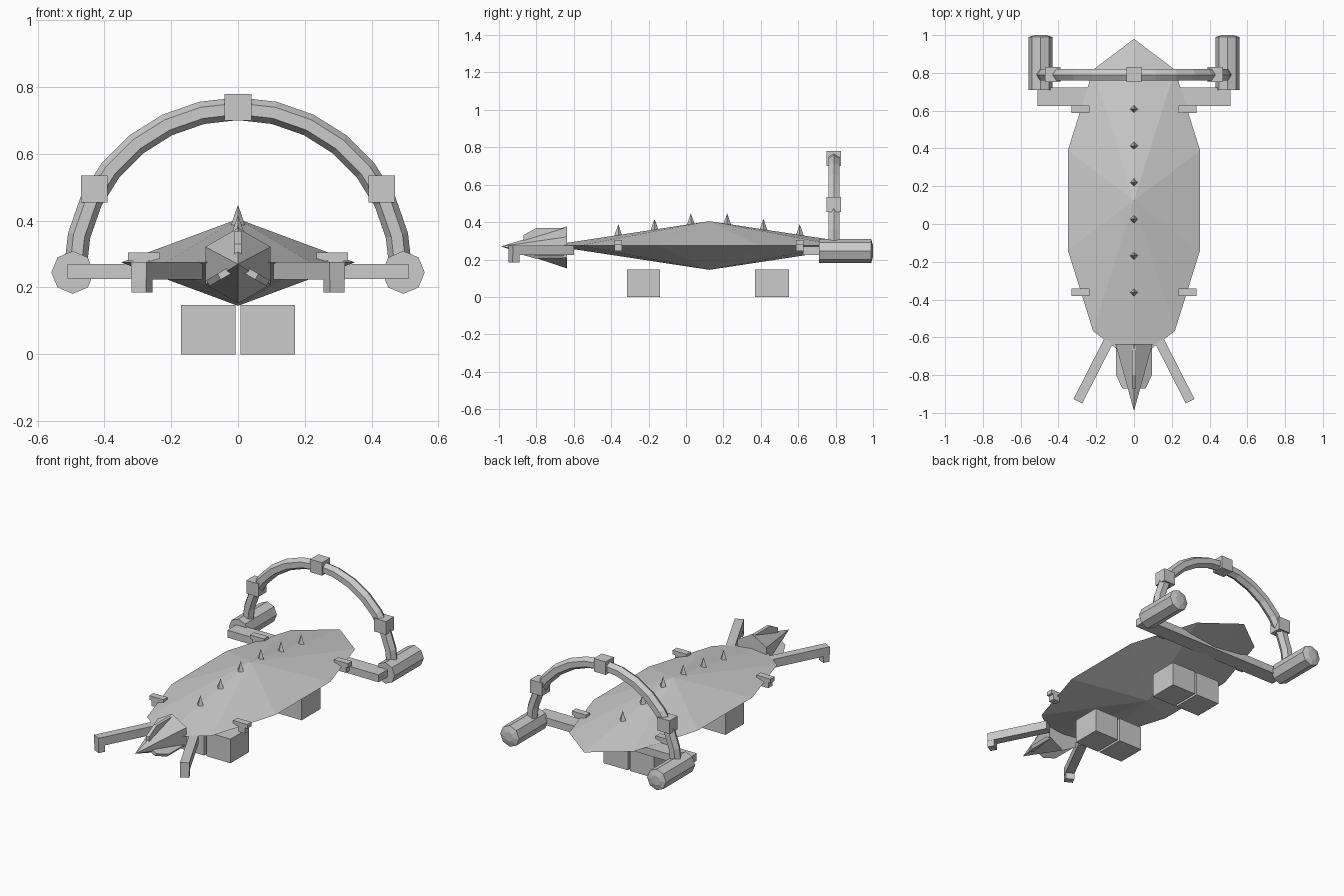
import bpy, bmesh
from math import sin, cos, pi, radians, atan2
from mathutils import Vector, Matrix

if "Cube" in bpy.data.objects:
    bpy.data.objects.remove(bpy.data.objects["Cube"])


def finish(name, bm):
    bmesh.ops.remove_doubles(bm, verts=bm.verts, dist=1e-5)
    bmesh.ops.dissolve_degenerate(bm, edges=bm.edges, dist=1e-5)
    bmesh.ops.recalc_face_normals(bm, faces=bm.faces)
    mesh = bpy.data.meshes.new(name)
    bm.to_mesh(mesh)
    bm.free()
    obj = bpy.data.objects.new(name, mesh)
    bpy.context.collection.objects.link(obj)
    return obj


def loft(name, rings):
    """Skin a list of point rings; single-point rings become tips."""
    bm = bmesh.new()
    rows = [[bm.verts.new(p) for p in ring] for ring in rings]
    for a, b in zip(rows, rows[1:]):
        n = max(len(a), len(b))
        for i in range(n):
            j = (i + 1) % n
            if len(a) == 1:
                bm.faces.new((a[0], b[i], b[j]))
            elif len(b) == 1:
                bm.faces.new((a[i], a[j], b[0]))
            else:
                bm.faces.new((a[i], a[j], b[j], b[i]))
    for row in (rows[0], rows[-1]):
        if len(row) > 2:
            bm.faces.new(row)
    return finish(name, bm)


def box(name, lo, hi, turn=0):
    lo, hi = Vector(lo), Vector(hi)
    bm = bmesh.new()
    bmesh.ops.create_cube(bm, size=1)
    bmesh.ops.scale(bm, vec=hi - lo, verts=bm.verts)
    obj = finish(name, bm)
    obj.location = (lo + hi) / 2
    obj.rotation_euler.z = turn
    return obj


def ring_y(x, y, z, r, n, start=0):
    """Regular polygon facing along y."""
    return [(x + r * cos(start + 2 * pi * i / n), y, z + r * sin(start + 2 * pi * i / n))
            for i in range(n)]


# Flat ten-sided hull with a ridge point above and below
CY, RX, RY, CZ, RZ = 0.125, 0.368, 0.855, 0.275, 0.13
rim = [(RX * sin(i * pi / 5), CY + RY * cos(i * pi / 5), CZ) for i in range(10)]
loft("hull", [[(0, CY, CZ - RZ)], rim, [(0, CY, CZ + RZ)]])

# Row of spikes along the back
for k in range(6):
    y = -0.362 + k * 0.194
    z = CZ + RZ * (1 - abs(y - CY) / RY)
    base = [(0.024 * cos(i * pi / 2), y + 0.024 * sin(i * pi / 2), z - 0.012) for i in range(4)]
    loft("back_spike", [base, [(0, y, z + 0.057)]])

# Six-sided pointed head with three fins
HZ = 0.265
loft("head", [ring_y(0, -0.635, HZ, 0.113, 6, pi / 2), [(0, -0.99, HZ + 0.005)]])
fin = [(-0.87, 0.03), (-0.87, 0.065), (-0.8, 0.104), (-0.64, 0.104), (-0.64, 0.03)]
for k in range(3):
    obj = loft("head_fin", [[(x, y, r) for y, r in fin] for x in (-0.01, 0.01)])
    obj.location.z = HZ
    obj.rotation_euler.y = k * 2 * pi / 3

# Paired parts
for s in (-1, 1):
    # Front arm and its hanging claw
    a, b = Vector((s * 0.13, -0.61, 0.25)), Vector((s * 0.297, -0.938, 0.25))
    d = b - a
    turn = atan2(d.x, -d.y)
    mid = (a + b) / 2
    half = Vector((0.026, d.length / 2, 0.026))
    box("front_arm", mid - half, mid + half, turn)
    c = b - d.normalized() * 0.02 + Vector((0, 0, -0.038))
    half = Vector((0.025, 0.02, 0.027))
    box("arm_claw", c - half, c + half, turn)

    # Side tabs, front and back
    for y in (-0.362, 0.607):
        x = sorted((s * 0.235, s * 0.33))
        box("side_tab", (x[0], y - 0.02, 0.279), (x[1], y + 0.02, 0.304))
        x = sorted((s * 0.27, s * 0.315))
        box("side_tab_leg", (x[0], y - 0.02, 0.245), (x[1], y + 0.02, 0.28))

    # Block feet
    x = sorted((s * 0.007, s * 0.17))
    for y0, y1 in ((-0.315, -0.138), (0.37, 0.55)):
        box("foot", (x[0], y0, 0), (x[1], y1, 0.147))

    # Eight-sided rear pod with a shallow rear point
    px, pz = s * 0.495, 0.245
    loft("rear_pod", [ring_y(px, 0.71, pz, 0.064, 8), ring_y(px, 0.99, pz, 0.064, 8),
                      ring_y(px, 1.0, pz, 0.03, 8)])

    # Block on the side of the arch
    box("arch_block", (s * 0.43 - 0.04, 0.752, 0.455), (s * 0.43 + 0.04, 0.83, 0.535))

# Rear crossbar
box("crossbar", (-0.51, 0.625, 0.225), (0.51, 0.722, 0.27))

# Half-circle arch with its top block
arch = []
for k in range(15):
    t = pi * k / 14
    row = []
    for i in range(6):
        u = pi / 3 * i
        r = 0.488 + 0.034 * cos(u)
        row.append((r * cos(t), 0.79 + 0.034 * sin(u), 0.247 + r * sin(t)))
    arch.append(row)
loft("arch", arch)
box("arch_block", (-0.04, 0.752, 0.7), (0.04, 0.83, 0.779))
